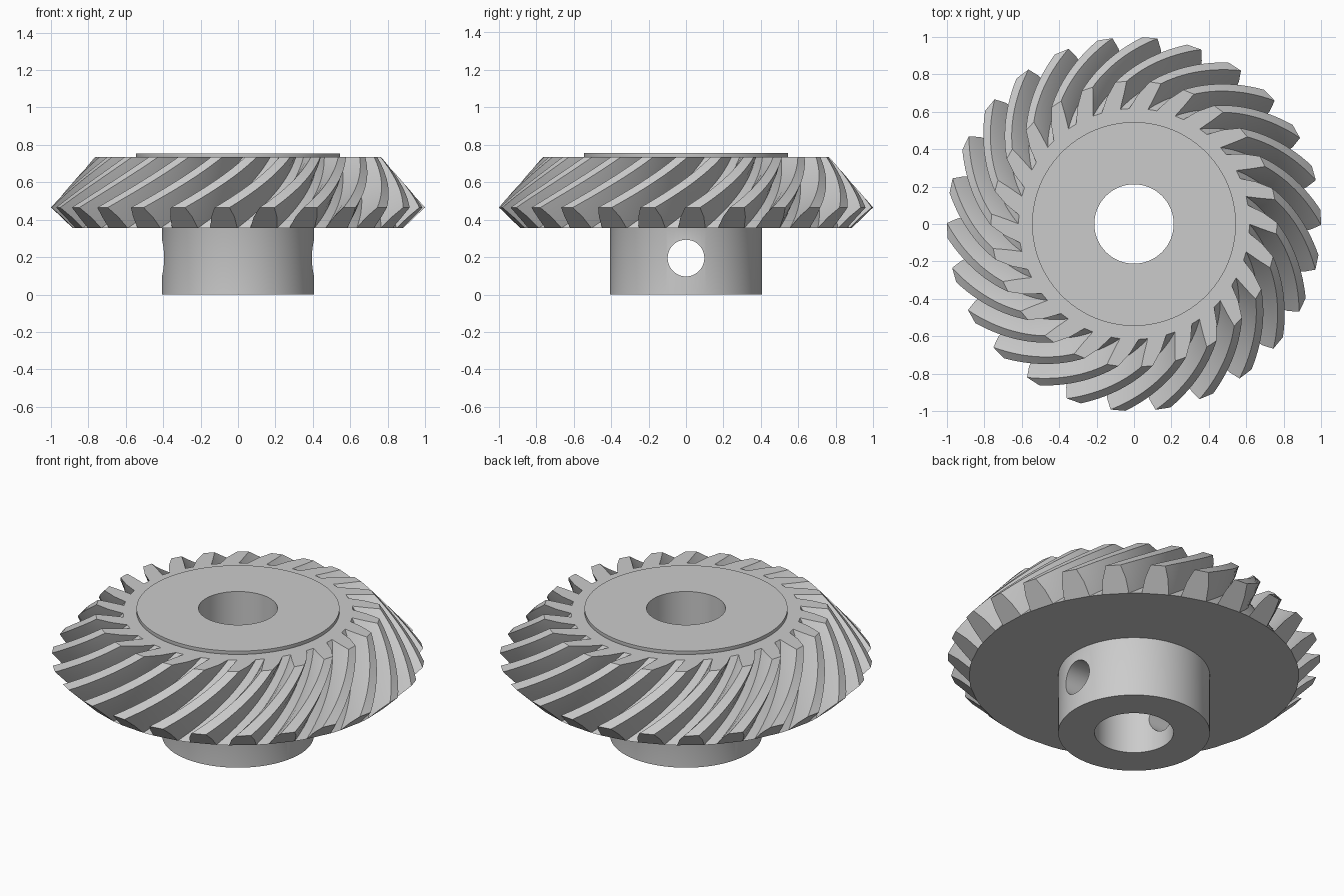
import bpy, bmesh, math
from mathutils import Matrix

cube = bpy.data.objects.get("Cube")
if cube:
    bpy.data.objects.remove(cube, do_unlink=True)

steel = bpy.data.materials.new("plain_grey")
steel.use_nodes = True
GREY = (0.6, 0.6, 0.6, 1)
steel.diffuse_color = GREY
steel.node_tree.nodes["Principled BSDF"].inputs["Base Color"].default_value = GREY

TEETH, STEPS = 26, 14
APEX, TOP, BOTTOM = 1.61, 0.735, 0.355
PITCH = 2 * math.pi / TEETH
PHASE = math.radians(2)


def make_object(name, bm):
    bmesh.ops.recalc_face_normals(bm, faces=bm.faces)
    mesh = bpy.data.meshes.new(name)
    bm.to_mesh(mesh)
    bm.free()
    obj = bpy.data.objects.new(name, mesh)
    bpy.context.collection.objects.link(obj)
    mesh.materials.append(steel)
    return obj


def smooth(obj):
    bpy.ops.object.select_all(action='DESELECT')
    obj.select_set(True)
    bpy.context.view_layer.objects.active = obj
    bpy.ops.object.shade_smooth_by_angle(angle=math.radians(30))


def polar(r, a, z):
    return (r * math.cos(a), r * math.sin(a), z)


def spiral(s):
    # Twist of the tooth as it shrinks towards the cone apex
    u = -math.log(s)
    return 1.52 * (1.2 * u - 0.65 * u * u)


# One tooth and gap at the large end: angle, radius, height
ROOT, MID, TIP = (0.885, BOTTOM), (0.945, 0.415), (1.0, 0.465)
profile = [(-0.082, *ROOT), (-0.066, *MID), (-0.040, *TIP),
           (0.040, *TIP), (0.066, *MID), (0.082, *ROOT), (PITCH / 2, *ROOT)]
COUNT = len(profile)
ROOT_IDS = (0, 5, 6)

# Gear body: the profile swept towards the apex and ended on the top plane
bm = bmesh.new()
rings = []
for i in range(STEPS + 1):
    ring = []
    for t in range(TEETH):
        for a, r, z in profile:
            end = (APEX - TOP) / (APEX - z)
            s = 1 + (end - 1) * i / STEPS
            angle = PHASE + t * PITCH + a + spiral(s)
            ring.append(bm.verts.new(polar(r * s, angle, APEX - (APEX - z) * s)))
    rings.append(ring)


def bridge(a, b):
    for k in range(len(a)):
        n = (k + 1) % len(a)
        bm.faces.new((a[k], a[n], b[n], b[k]))


for low, high in zip(rings, rings[1:]):
    bridge(low, high)

# Tooth ends and flat annular faces below and above
inner_loops = []
for ring, radius in ((rings[0], 0.4), (rings[-1], 0.54)):
    for t in range(TEETH):
        bm.faces.new(ring[t * COUNT:t * COUNT + 6])
    roots = [ring[t * COUNT + k] for t in range(TEETH) for k in ROOT_IDS]
    inner = [bm.verts.new(polar(radius, math.atan2(v.co.y, v.co.x), v.co.z))
             for v in roots]
    bridge(roots, inner)
    inner_loops.append(inner)
bridge(*inner_loops)
smooth(make_object("gear_teeth", bm))

# Hub with bore and raised boss, turned from a closed section
section = [(0.212, 0), (0.407, 0), (0.407, 0.36), (0.545, 0.73), (0.545, 0.755), (0.212, 0.755)]
SIDES = 96
bm = bmesh.new()
loops = [[bm.verts.new(polar(r, 2 * math.pi * k / SIDES, z)) for k in range(SIDES)]
         for r, z in section]
for j, loop in enumerate(loops):
    bridge(loop, loops[(j + 1) % len(loops)])
hub = make_object("hub", bm)

# Cross hole for the set screws
bm = bmesh.new()
bmesh.ops.create_cone(bm, cap_ends=True, segments=48, radius1=0.098, radius2=0.098, depth=1.2,
                      matrix=Matrix.Translation((0, 0, 0.195)) @ Matrix.Rotation(math.pi / 2, 4, 'Y'))
cutter = make_object("cross_hole_cutter", bm)
cutter.hide_render = True
cut = hub.modifiers.new("cross_hole", 'BOOLEAN')
cut.operation = 'DIFFERENCE'
cut.solver = 'EXACT'
cut.object = cutter
bpy.context.view_layer.objects.active = hub
bpy.ops.object.modifier_apply(modifier=cut.name)
bpy.data.objects.remove(cutter, do_unlink=True)
smooth(hub)
